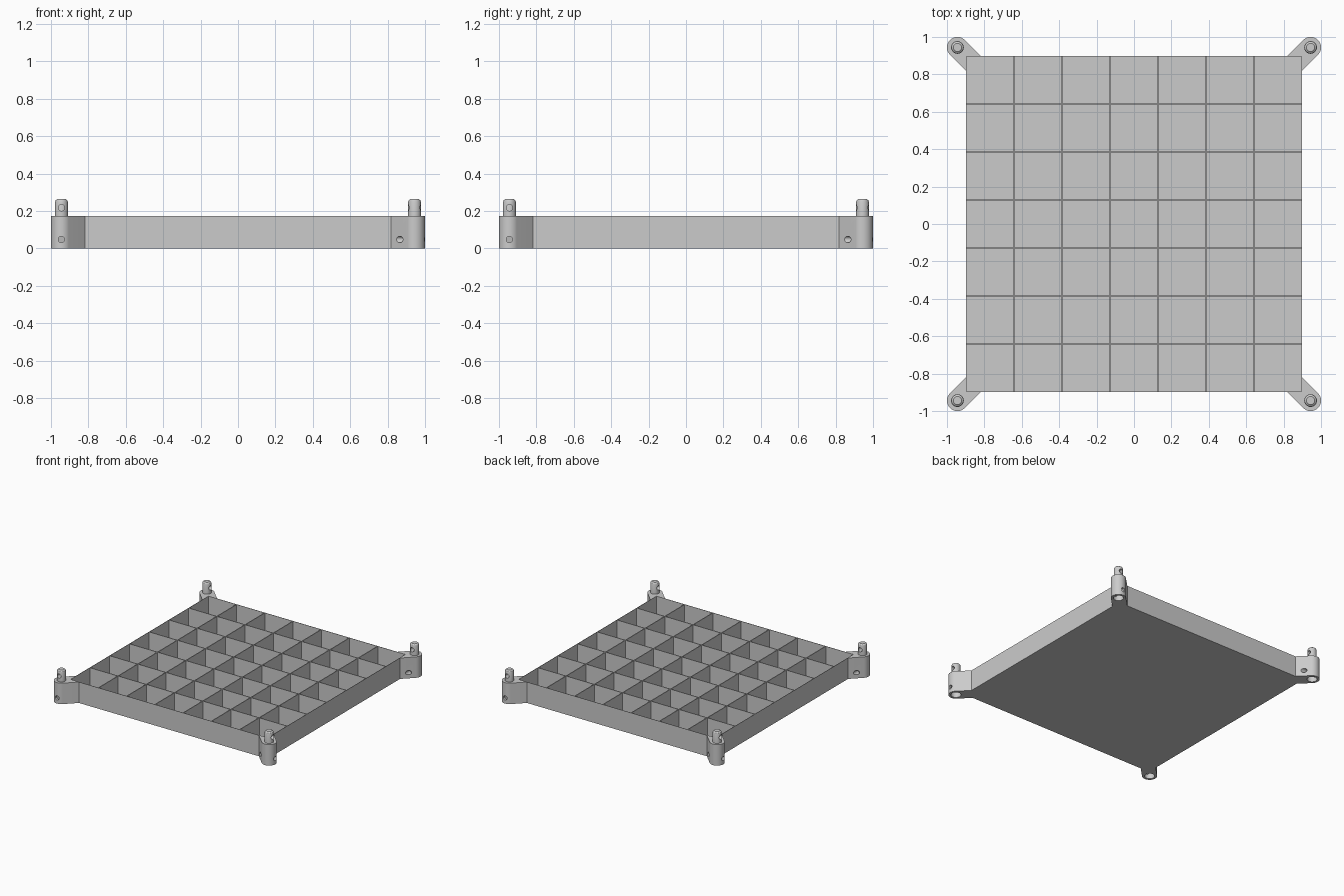
import bpy, bmesh, math
from mathutils import Matrix, Vector

if "Cube" in bpy.data.objects:
    bpy.data.objects.remove(bpy.data.objects["Cube"])

HALF, HEIGHT, FLOOR, CELLS, WALL = 0.898, 0.172, 0.01, 7, 0.009
POST, POST_R, PEG_R, SOCKET_R, PIN_R = 0.944, 0.056, 0.034, 0.038, 0.017
PEG_TOP = 0.264

grey = bpy.data.materials.new("plain grey")
grey.use_nodes = True
colour = (0.6, 0.6, 0.6, 1)
grey.diffuse_color = colour
grey.node_tree.nodes["Principled BSDF"].inputs["Base Color"].default_value = colour


def to_object(name, bm):
    bmesh.ops.recalc_face_normals(bm, faces=bm.faces)
    mesh = bpy.data.meshes.new(name)
    bm.to_mesh(mesh)
    bm.free()
    mesh.materials.append(grey)
    obj = bpy.data.objects.new(name, mesh)
    bpy.context.collection.objects.link(obj)
    return obj


def cylinder(name, radius, depth, matrix):
    bm = bmesh.new()
    bmesh.ops.create_cone(bm, cap_ends=True, segments=32, radius1=radius,
                          radius2=radius, depth=depth, matrix=matrix)
    return to_object(name, bm)


def cut(obj, cutters):
    # Bake the holes into the mesh and discard the cutters
    for cutter in cutters:
        mod = obj.modifiers.new("hole", 'BOOLEAN')
        mod.operation, mod.solver, mod.object = 'DIFFERENCE', 'EXACT', cutter
    graph = bpy.context.evaluated_depsgraph_get()
    mesh = bpy.data.meshes.new_from_object(obj.evaluated_get(graph))
    obj.modifiers.clear()
    obj.data = mesh
    for cutter in cutters:
        bpy.data.objects.remove(cutter)


def smooth(obj):
    bpy.ops.object.select_all(action='DESELECT')
    obj.select_set(True)
    bpy.context.view_layer.objects.active = obj
    bpy.ops.object.shade_smooth_by_angle(angle=math.radians(30))


# Tray: box whose gridded top is pushed down into square compartments
bm = bmesh.new()
bmesh.ops.create_grid(bm, x_segments=CELLS, y_segments=CELLS, size=HALF,
                      matrix=Matrix.Translation((0, 0, HEIGHT)))
tops = list(bm.faces)
rim = [e for e in bm.edges if e.is_boundary]
skirt = bmesh.ops.extrude_edge_only(bm, edges=rim)["geom"]
for v in skirt:
    if isinstance(v, bmesh.types.BMVert):
        v.co.z = 0
bottom = [e for e in bm.edges if e.is_boundary]
bmesh.ops.contextual_create(bm, geom=bottom)
bmesh.ops.inset_individual(bm, faces=tops, thickness=WALL / 2)
pockets = bmesh.ops.extrude_discrete_faces(bm, faces=tops)["faces"]
for face in pockets:
    for v in face.verts:
        v.co.z = FLOOR
to_object("compartment_tray", bm)

# Corner bracket: rounded arm running diagonally out of the tray corner
bm = bmesh.new()
inner = HALF - 0.003
reach = POST_R * math.sqrt(2)
outline = [(inner - reach, inner), (inner, inner), (inner, inner - reach)]
for i in range(25):
    a = math.radians(-45 + 180 * i / 24)
    outline.append((POST + POST_R * math.cos(a), POST + POST_R * math.sin(a)))
base = bm.faces.new([bm.verts.new((x, y, 0)) for x, y in outline])
walls = bmesh.ops.extrude_face_region(bm, geom=[base])["geom"]
bmesh.ops.translate(bm, vec=(0, 0, HEIGHT),
                    verts=[v for v in walls if isinstance(v, bmesh.types.BMVert)])
bracket = to_object("corner_bracket", bm)

# Peg: lathed pin with a rounded tip
bm = bmesh.new()
profile = [(0, HEIGHT - 0.01), (PEG_R, HEIGHT - 0.01), (PEG_R, PEG_TOP - 0.015),
           (0.031, PEG_TOP - 0.007), (0.022, PEG_TOP), (0, PEG_TOP)]
verts = [bm.verts.new((r, 0, z)) for r, z in profile]
edges = [bm.edges.new(pair) for pair in zip(verts, verts[1:])]
bmesh.ops.spin(bm, geom=verts + edges, cent=(0, 0, 0), axis=(0, 0, 1),
               angle=math.tau, steps=32)
bmesh.ops.remove_doubles(bm, verts=bm.verts, dist=0.0001)
bmesh.ops.translate(bm, verts=bm.verts, vec=(POST, POST, 0))
peg = to_object("corner_peg", bm)

# Underside socket and the cross holes for locking pins
along_y = Matrix.Rotation(math.pi / 2, 4, 'X')


def pin_hole(z):
    return cylinder("pin_cutter", PIN_R, 0.4,
                    Matrix.Translation((POST, POST, z)) @ along_y)


socket = cylinder("socket_cutter", SOCKET_R, 0.2, Matrix.Translation((POST, POST, 0)))
cut(bracket, [socket, pin_hole(0.047)])
cut(peg, [pin_hole(0.217)])

# Repeat the bracket and peg around the four corners
for part in (bracket, peg):
    smooth(part)
    for i in range(1, 4):
        twin = part.copy()
        twin.data = part.data.copy()
        twin.data.transform(Matrix.Rotation(i * math.pi / 2, 4, 'Z'))
        bpy.context.collection.objects.link(twin)
